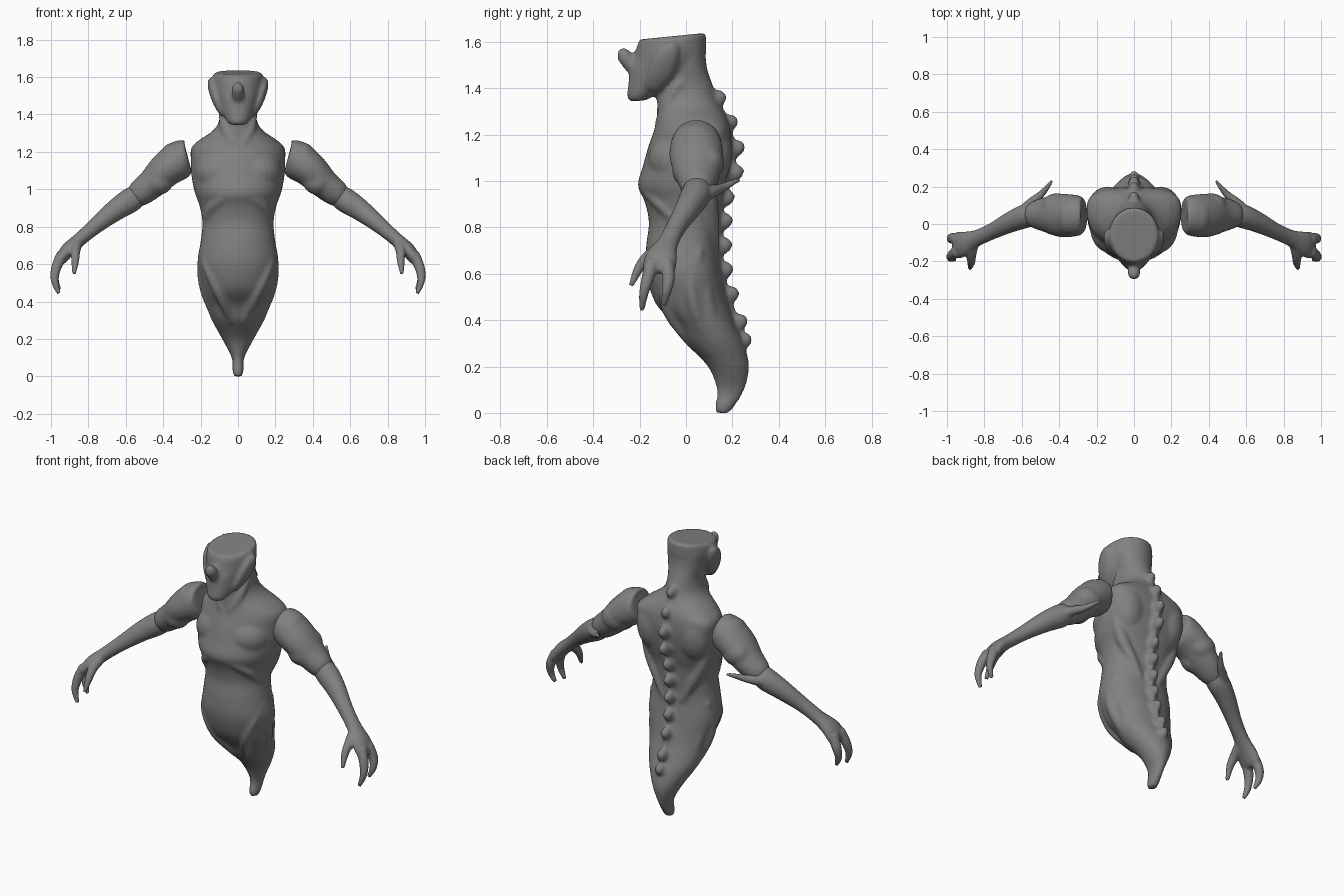
import bpy, bmesh, math
from mathutils import Vector, Matrix

GREY = bpy.data.materials.new("dark_grey")
GREY.diffuse_color = (.22, .22, .22, 1)


def spline(pts, n=4):
    """Catmull-Rom resampling of tuples of any length."""
    out = []
    for i in range(len(pts) - 1):
        p0, p1, p2 = pts[max(i - 1, 0)], pts[i], pts[i + 1]
        p3 = pts[min(i + 2, len(pts) - 1)]
        for k in range(n):
            t = k / n
            out.append([0.5 * (2 * b + (c - a) * t + (2 * a - 5 * b + 4 * c - d) * t * t
                               + (3 * b - a - 3 * c + d) * t ** 3)
                        for a, b, c, d in zip(p0, p1, p2, p3)])
    return out + [list(pts[-1])]


def shell(bm, rings):
    rows = [[bm.verts.new(p) for p in r] for r in rings]
    n = len(rows[0])
    faces = [bm.faces.new((a[i], a[(i + 1) % n], b[(i + 1) % n], b[i]))
             for a, b in zip(rows, rows[1:]) for i in range(n)]
    faces += [bm.faces.new(rows[0][::-1]), bm.faces.new(rows[-1])]
    bmesh.ops.recalc_face_normals(bm, faces=faces)


def loft(bm, rows, tilt=0.0, n=40):
    """Horizontal slices: z, half width, front y, back y, y of widest point, back squareness."""
    rings = []
    for z, w, yf, yb, yc, e in spline(rows):
        ring = []
        for i in range(n):
            a = 2 * math.pi * i / n
            c, s = math.cos(a), math.sin(a)
            p = 2 / e if s > 0 else 1.0
            x = w * math.copysign(abs(c) ** p, c)
            y = yc + (yb - yc) * abs(s) ** p if s > 0 else yc + (yc - yf) * s
            ring.append((x, y, z + tilt * y))
        rings.append(ring)
    shell(bm, rings)


def tube(bm, pts, sides=(1,), n=20):
    """Limb along points x, y, z, radius towards y, other radius."""
    for side in sides:
        path = spline([(p[0] * side,) + tuple(p[1:4]) + (p[-1],) for p in pts])
        rings = []
        for i, p in enumerate(path):
            a, b = path[max(i - 1, 0)], path[min(i + 1, len(path) - 1)]
            d = (Vector(b[:3]) - Vector(a[:3])).normalized()
            u = Vector((0, 1, 0))
            u = (u - d * u.dot(d)).normalized()
            v = d.cross(u)
            rings.append([Vector(p[:3]) + u * p[3] * math.cos(t) + v * p[4] * math.sin(t)
                          for t in (2 * math.pi * k / n for k in range(n))])
        shell(bm, rings)


def blob(bm, loc, size, tilt=0.0):
    m = Matrix.Translation(loc) @ Matrix.Rotation(tilt, 4, 'X') @ Matrix.Diagonal((*size, 1))
    bmesh.ops.create_uvsphere(bm, u_segments=20, v_segments=12, radius=1, matrix=m)


def finish(bm, name, voxel, smooth, mirror=False):
    me = bpy.data.meshes.new(name)
    bm.to_mesh(me)
    bm.free()
    me.materials.append(GREY)
    ob = bpy.data.objects.new(name, me)
    bpy.context.collection.objects.link(ob)
    if mirror:
        ob.modifiers.new("Mirror", 'MIRROR').use_mirror_merge = False
    r = ob.modifiers.new("Fuse", 'REMESH')
    r.mode, r.voxel_size, r.use_smooth_shade = 'VOXEL', voxel, True
    s = ob.modifiers.new("Soften", 'SMOOTH')
    s.factor, s.iterations = 0.5, smooth


BOTH = (1, -1)

# body: tail tip up to the neck
bm = bmesh.new()
loft(bm, [
    (0.0, .022, .13, .185, .16, 2), (.03, .03, .125, .21, .165, 2),
    (.10, .034, .133, .252, .19, 2), (.20, .085, .095, .272, .17, 2),
    (.30, .14, .00, .25, .12, 2), (.38, .17, -.045, .215, .08, 2),
    (.47, .19, -.13, .185, .04, 2), (.60, .217, -.172, .155, .01, 2.2),
    (.72, .20, -.172, .14, .00, 2.3), (.82, .19, -.16, .145, .00, 2.4),
    (.91, .205, -.178, .152, .00, 2.6), (.98, .23, -.208, .17, .01, 2.8),
    (1.06, .247, -.187, .187, .03, 3), (1.15, .252, -.162, .197, .06, 3),
    (1.22, .25, -.137, .192, .07, 3), (1.265, .205, -.127, .178, .06, 2.6),
    (1.305, .145, -.125, .158, .03, 2.2), (1.35, .107, -.125, .135, .01, 2),
    (1.42, .095, -.13, .113, .00, 2), (1.49, .105, -.13, .09, .00, 2),
    (1.58, .115, -.13, .083, .00, 2)])
# head with a flat, slightly tilted crown
loft(bm, [
    (1.366, .045, -.243, -.17, -.20, 2), (1.39, .065, -.254, -.12, -.18, 2),
    (1.43, .094, -.25, -.03, -.12, 2), (1.50, .118, -.242, .07, -.07, 2),
    (1.55, .132, -.222, .087, -.06, 2), (1.60, .134, -.212, .087, -.06, 2),
    (1.63, .128, -.20, .087, -.06, 2)], tilt=.1)
# nose horn and swept ears
tube(bm, [(0, -.21, 1.46, .025), (0, -.245, 1.51, .033), (0, -.268, 1.545, .032),
          (0, -.276, 1.572, .015)])
tube(bm, [(.075, -.15, 1.40, .035, .02), (.108, -.115, 1.46, .055, .024),
          (.13, -.085, 1.53, .055, .028), (.14, -.06, 1.575, .035, .022),
          (.142, -.05, 1.595, .015, .012)], BOTH)
# neck cords, rib arch, hip creases and back folds
tube(bm, [(.085, -.02, 1.43, .02), (.07, -.085, 1.33, .024), (.025, -.12, 1.235, .018)], BOTH)
tube(bm, [(.02, -.175, .975, .022), (.08, -.157, .95, .028), (.14, -.11, .90, .028),
          (.175, -.04, .82, .015)], BOTH)
tube(bm, [(.19, -.02, .68, .02), (.16, -.085, .58, .028), (.10, -.075, .44, .028),
          (.03, .03, .29, .02)], BOTH)
tube(bm, [(.21, .09, 1.04, .03), (.17, .10, .92, .036), (.11, .115, .80, .03),
          (.06, .125, .70, .02)], BOTH)
tube(bm, [(.10, .11, .74, .02), (.155, .075, .60, .03), (.145, .10, .45, .03),
          (.08, .18, .29, .02)], BOTH)
tube(bm, [(.18, .06, .70, .02), (.19, .02, .56, .03), (.16, .05, .42, .03),
          (.09, .11, .26, .02)], BOTH)
for s in BOTH:
    blob(bm, (s * .10, -.03, 1.09), (.135, .135, .12))       # chest
    blob(bm, (s * .14, .11, 1.12), (.10, .09, .15))          # shoulder blade
# spine ridge and its row of knobs: y and z of each tip
knobs = [(.17, 1.36), (.22, 1.255), (.25, 1.145), (.245, 1.04), (.205, .93), (.197, .83),
         (.195, .725), (.20, .62), (.225, .515), (.262, .395), (.28, .315)]
tube(bm, [(0, y - .062, z, .028, .02) for y, z in knobs])
for y, z in knobs:
    blob(bm, (0, y - .042, z - .006), (.031, .05, .038), .35)
finish(bm, "body", .010, 8)

# upper arms with shoulder and biceps bulges
bm = bmesh.new()
tube(bm, [(.266, .045, 1.165, .07, .07), (.275, .045, 1.163, .098, .093),
          (.31, .045, 1.157, .11, .104), (.385, .045, 1.105, .116, .094),
          (.46, .05, 1.03, .097, .08), (.53, .05, .975, .074, .07),
          (.562, .05, .953, .052, .052)], n=28)
blob(bm, (.345, .04, 1.165), (.075, .10, .085))
blob(bm, (.425, .01, 1.045), (.08, .07, .075))
blob(bm, (.41, .10, 1.08), (.085, .065, .075))
finish(bm, "upper_arms", .010, 5, True)

# forearms with elbow spike, palm, two fingers and thumb
bm = bmesh.new()
tube(bm, [(.51, .05, .985, .05, .05), (.57, .045, .945, .064, .066),
          (.66, .01, .885, .055, .057), (.76, -.04, .805, .043, .043),
          (.845, -.078, .733, .045, .037), (.91, -.105, .675, .066, .038),
          (.945, -.115, .625, .07, .03), (.955, -.115, .605, .045, .016)], n=28)
tube(bm, [(.60, .04, .93, .04), (.56, .10, .95, .03), (.50, .155, .97, .02),
          (.465, .195, .99, .014), (.438, .232, 1.006, .008)])
tube(bm, [(.94, -.145, .65, .032), (.972, -.165, .58, .027), (.98, -.183, .51, .02),
          (.957, -.19, .443, .011)])
tube(bm, [(.94, -.085, .65, .032), (.972, -.075, .58, .027), (.978, -.085, .52, .02),
          (.955, -.095, .463, .011)])
tube(bm, [(.86, -.10, .715, .032), (.87, -.165, .67, .027), (.87, -.205, .62, .021),
          (.877, -.237, .548, .011)])
finish(bm, "forearms", .007, 4, True)
